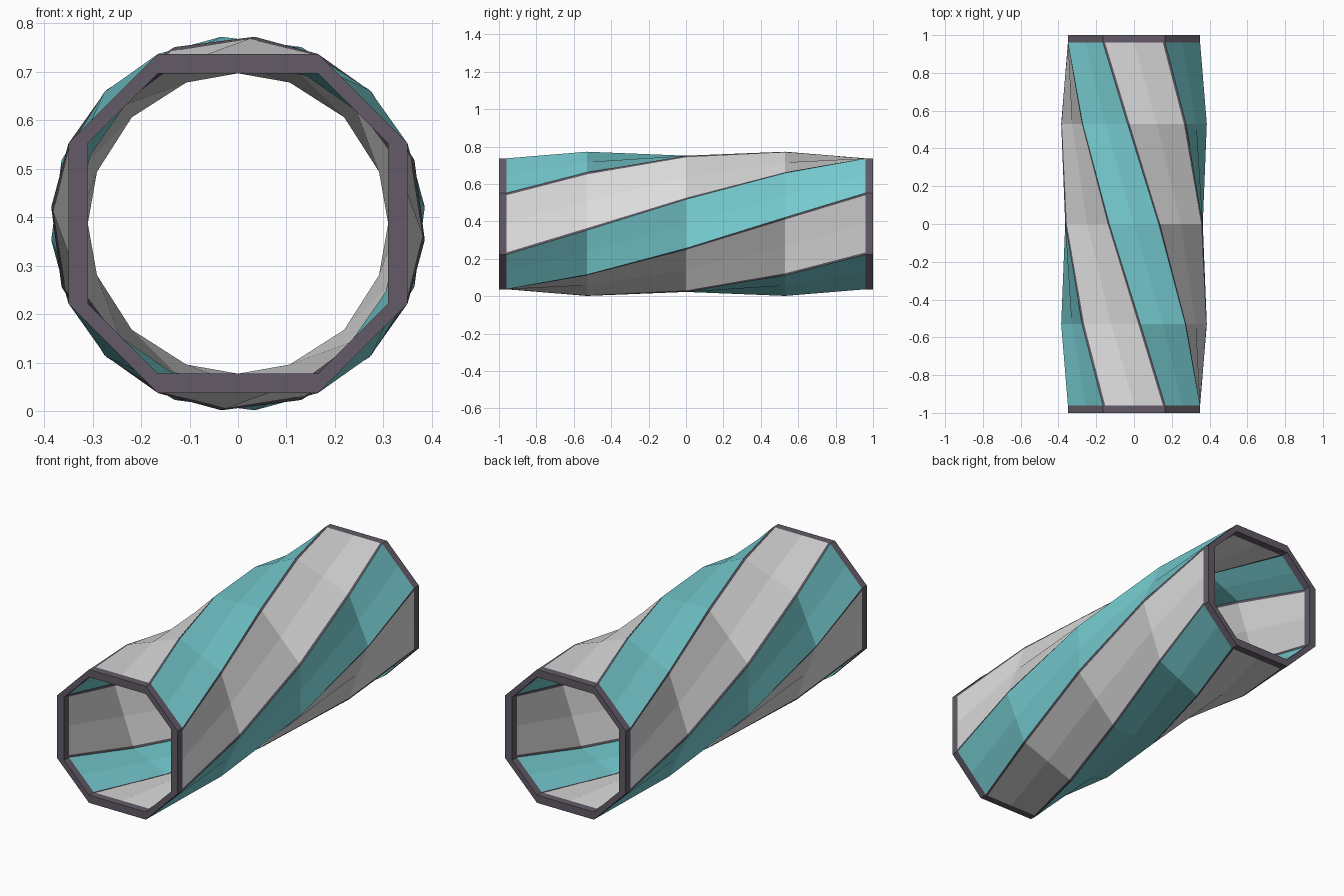
import bpy, bmesh, math

if "Cube" in bpy.data.objects:
    bpy.data.objects.remove(bpy.data.objects["Cube"])

CZ = 0.387          # height of the tube axis
END = 0.96          # where the twisted walls meet the collars
HALF = 0.165        # half width of the wide panels
TRIM = 0.012        # width of the dark seam strips
OUT, INN = 0.35, 0.31


def material(name, rgb):
    m = bpy.data.materials.new(name)
    m.diffuse_color = (*rgb, 1)
    m.use_nodes = True
    m.node_tree.nodes["Principled BSDF"].inputs["Base Color"].default_value = m.diffuse_color
    return m


MATS = [material("dark trim", (0.125, 0.105, 0.135)),
        material("pale grey", (0.72, 0.72, 0.72)),
        material("teal", (0.18, 0.60, 0.63))]
KINDS = [0, 1, 1, 0, 2, 2]     # seam, wide panel halves, seam, narrow panel halves


def section(y, a):
    """Octagon with alternating wide and narrow sides, turned a quarter turn along y."""
    t = max(-1, min(1, y / END))
    twist = math.radians(45) * (t + 1)
    local = [(a, -HALF), (a, -HALF + TRIM), (a, 0), (a, HALF - TRIM),
             (a, HALF), ((a + HALF) / 2, (a + HALF) / 2)]
    pts = []
    for k in range(4):
        ang = twist + k * math.pi / 2
        c, s = math.cos(ang), math.sin(ang)
        pts += [(u * c - v * s, y, CZ + u * s + v * c) for u, v in local]
    return pts


def loft(name, stations, plain=False):
    bm = bmesh.new()
    rows = [[bm.verts.new(p) for p in section(y, a)] for y, a in stations]
    n = len(rows[0])
    for r0, r1 in zip(rows, rows[1:]):
        for j in range(n):
            k = (j + 1) % n
            f = bm.faces.new((r0[j], r1[j], r1[k], r0[k]))
            f.material_index = 0 if plain else KINDS[j % 6]
    me = bpy.data.meshes.new(name)
    bm.to_mesh(me)
    bm.free()
    for m in MATS:
        me.materials.append(m)
    ob = bpy.data.objects.new(name, me)
    bpy.context.collection.objects.link(ob)


# twisted striped walls, outside and inside
ys = [-END, -0.53, 0, 0.53, END]
loft("outer_wall", [(y, OUT) for y in ys])
loft("inner_wall", [(y, INN) for y in reversed(ys)])

# end collars
loft("front_collar", [(-END, INN), (-1, INN), (-1, OUT), (-END, OUT)], True)
loft("back_collar", [(END, OUT), (1, OUT), (1, INN), (END, INN)], True)
